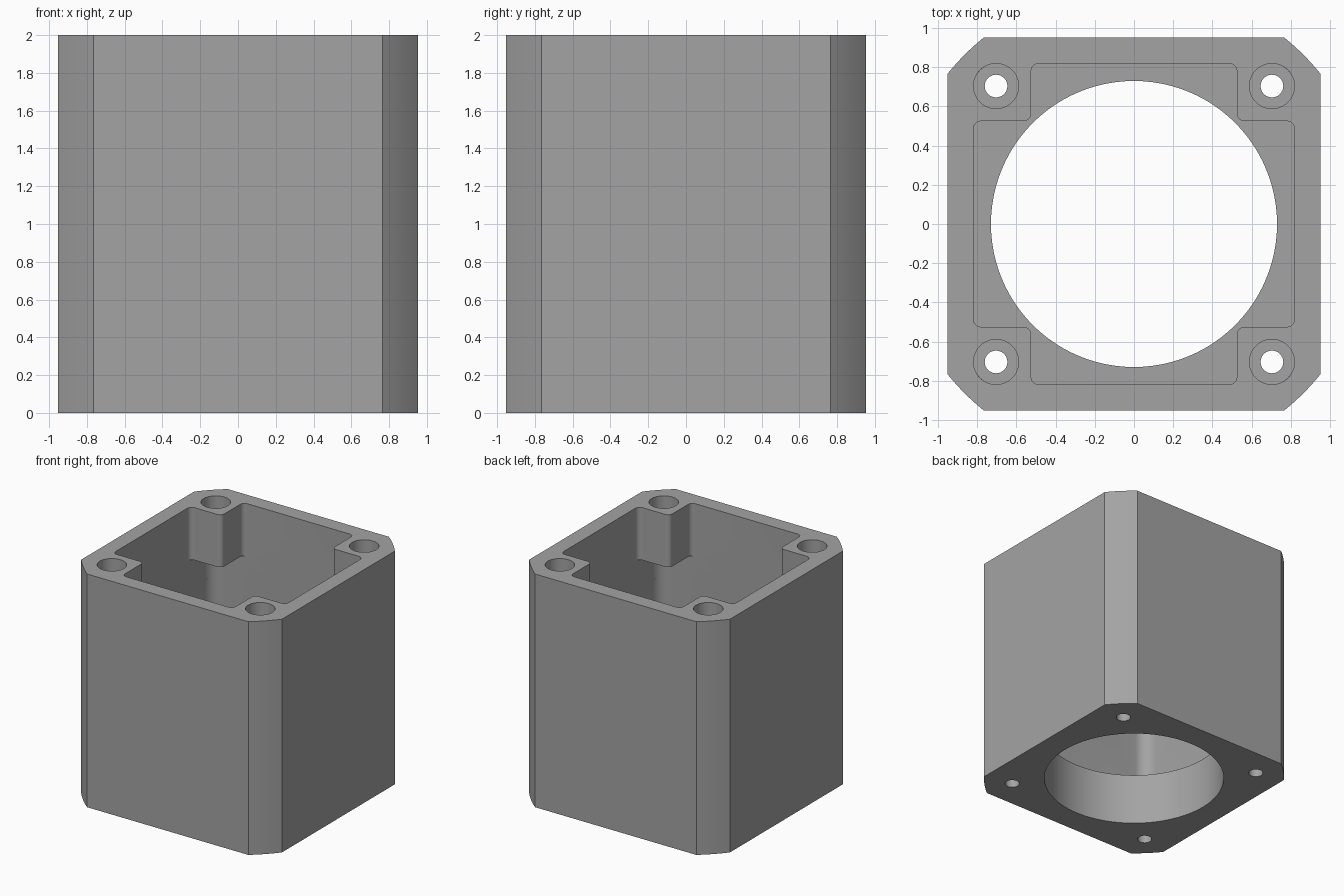
import bpy, bmesh, math
from math import pi, cos, sin, radians

if "Cube" in bpy.data.objects:
    bpy.data.objects.remove(bpy.data.objects["Cube"])

HALF, CORNER_R = 0.953, 1.222        # outer half width, radius that trims the corners
POCKET, NOTCH = 0.82, 0.525          # inner wall and corner post faces
FLOOR, POST_BOTTOM, TOP = 0.45, 1.55, 2.0
HOLE = 0.704                         # screw hole offset from the centre

grey = bpy.data.materials.new("grey plastic")
grey.diffuse_color = (0.37, 0.37, 0.37, 1)
grey.use_nodes = True
grey.node_tree.nodes["Principled BSDF"].inputs["Base Color"].default_value = grey.diffuse_color


def arc(cx, cy, r, a0, a1, n):
    return [(cx + r * cos(a0 + (a1 - a0) * i / n), cy + r * sin(a0 + (a1 - a0) * i / n))
            for i in range(n + 1)]


def four_fold(points):
    """Repeat a first-quadrant outline around the z axis."""
    out = []
    for k in range(4):
        c, s = round(cos(k * pi / 2)), round(sin(k * pi / 2))
        out += [(c * x - s * y, s * x + c * y) for x, y in points]
    return out


def prism(name, outline, z0, z1):
    bm = bmesh.new()
    face = bm.faces.new([bm.verts.new((x, y, z0)) for x, y in outline])
    ext = bmesh.ops.extrude_face_region(bm, geom=[face])
    bmesh.ops.translate(bm, vec=(0, 0, z1 - z0),
                        verts=[g for g in ext["geom"] if isinstance(g, bmesh.types.BMVert)])
    bmesh.ops.recalc_face_normals(bm, faces=bm.faces)
    mesh = bpy.data.meshes.new(name)
    bm.to_mesh(mesh)
    bm.free()
    mesh.materials.append(grey)
    ob = bpy.data.objects.new(name, mesh)
    bpy.context.collection.objects.link(ob)
    return ob


def circle(cx, cy, r, n):
    return arc(cx, cy, r, 0, 2 * pi, n)[:-1]


# outer block with arc-trimmed corners
a = math.acos(HALF / CORNER_R)
housing = prism("housing", four_fold(arc(0, 0, CORNER_R, a, pi / 2 - a, 8)), 0, TOP)

# main chamber, a rounded square below the corner posts
r = 0.12
chamber = four_fold(arc(POCKET - r, POCKET - r, r, 0, pi / 2, 10))
cutters = [prism("chamber_cutter", chamber, FLOOR, POST_BOTTOM)]

# cross-shaped opening that leaves the four corner posts
f = 0.04
cross = (arc(POCKET - f, NOTCH - f, f, 0, pi / 2, 6)
         + arc(NOTCH + f, NOTCH + f, f, radians(270), pi, 6)
         + arc(NOTCH - f, POCKET - f, f, 0, pi / 2, 6))
cutters.append(prism("opening_cutter", four_fold(cross), 1.0, TOP + 0.1))

# round bore through the base
cutters.append(prism("bore_cutter", circle(0, 0, 0.73, 96), -0.1, 1.0))

# wide holes through the posts, narrow screw holes through the base
for sx in (-1, 1):
    for sy in (-1, 1):
        cutters.append(prism("post_hole_cutter", circle(sx * HOLE, sy * HOLE, 0.115, 40),
                             1.3, TOP + 0.1))
        cutters.append(prism("screw_hole_cutter", circle(sx * HOLE, sy * HOLE, 0.058, 32),
                             -0.1, 0.8))

# carve the block
bpy.context.view_layer.objects.active = housing
for cutter in cutters:
    mod = housing.modifiers.new("cut", 'BOOLEAN')
    mod.operation, mod.solver, mod.object = 'DIFFERENCE', 'EXACT', cutter
    bpy.ops.object.modifier_apply(modifier=mod.name)
    bpy.data.objects.remove(cutter)

# smooth the curved walls, keep the edges sharp
bpy.ops.object.select_all(action='DESELECT')
housing.select_set(True)
bpy.ops.object.shade_smooth_by_angle(angle=radians(25))
